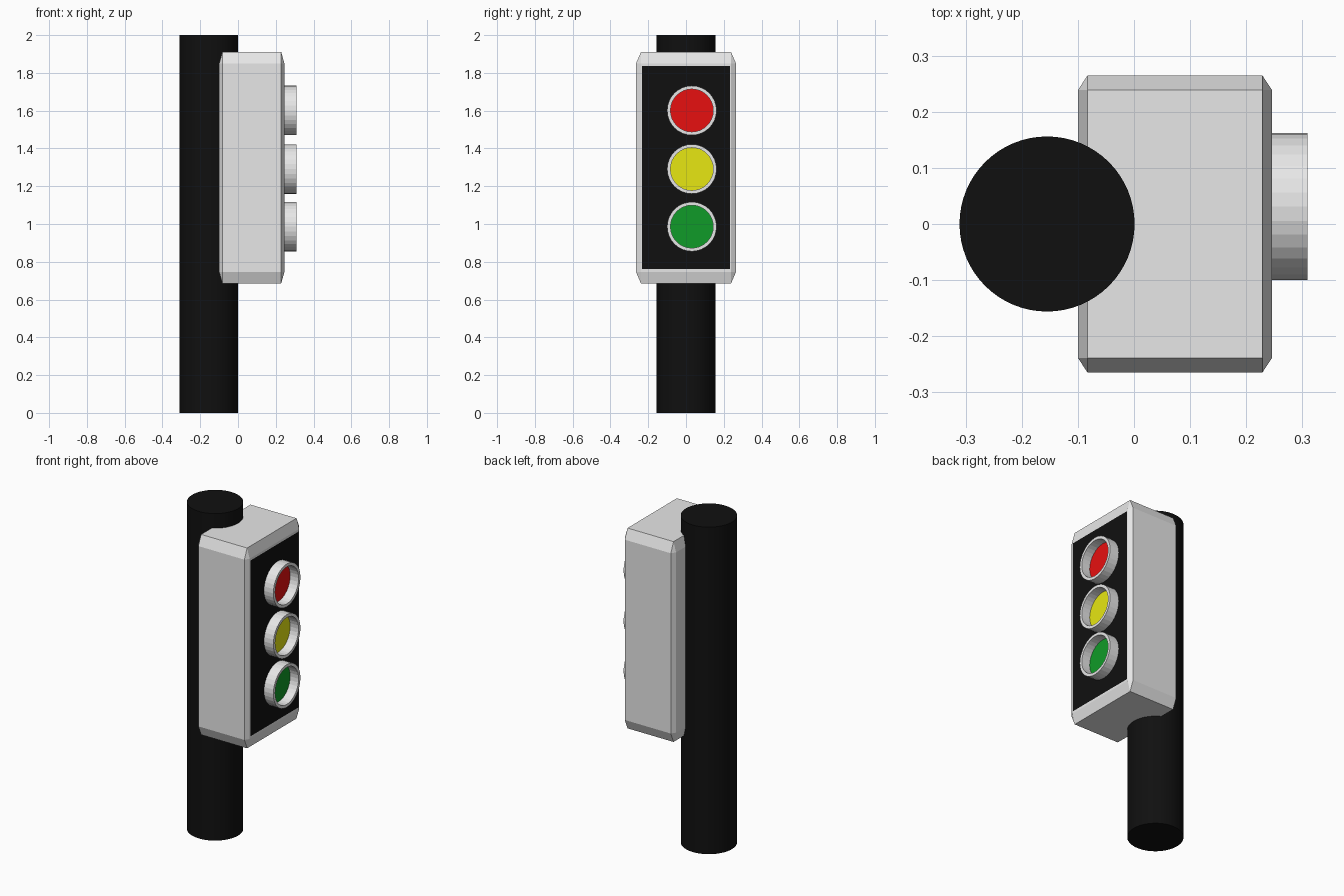
import bpy, bmesh
from math import pi
from mathutils import Matrix, Vector

if "Cube" in bpy.data.objects:
    bpy.data.objects.remove(bpy.data.objects["Cube"], do_unlink=True)


def material(name, r, g, b):
    m = bpy.data.materials.new(name)
    m.use_nodes = True
    m.diffuse_color = (r, g, b, 1)
    m.node_tree.nodes["Principled BSDF"].inputs["Base Color"].default_value = (r, g, b, 1)
    return m


black = material("black", 0.005, 0.005, 0.005)
grey = material("light_grey", 0.8, 0.8, 0.8)
red = material("red", 0.8, 0.005, 0.005)
yellow = material("yellow", 0.8, 0.8, 0.006)
green = material("green", 0.005, 0.33, 0.021)


def finish(bm, name, *mats):
    bmesh.ops.recalc_face_normals(bm, faces=bm.faces)
    mesh = bpy.data.meshes.new(name)
    bm.to_mesh(mesh)
    bm.free()
    for m in mats:
        mesh.materials.append(m)
    ob = bpy.data.objects.new(name, mesh)
    bpy.context.collection.objects.link(ob)
    return ob


def cylinder(name, radius, depth, matrix, mat, sides):
    bm = bmesh.new()
    bmesh.ops.create_cone(bm, cap_ends=True, segments=sides, radius1=radius,
                          radius2=radius, depth=depth, matrix=matrix)
    return finish(bm, name, mat)


# Pole
cylinder("pole", 0.156, 2, Matrix.Translation((-0.155, 0, 1)), black, 64)

# Housing: chamfered unit cube stretched to size, with an inset black front panel
bm = bmesh.new()
bmesh.ops.create_cube(bm, size=1)
bmesh.ops.bevel(bm, geom=bm.edges[:], offset=0.05, segments=1, affect='EDGES')
bm.normal_update()
panel = max(bm.faces, key=lambda f: f.calc_center_median().x)
bmesh.ops.inset_individual(bm, faces=[panel], thickness=0.016)
panel.material_index = 1
bmesh.ops.scale(bm, vec=(0.346, 0.53, 1.225), verts=bm.verts)
bmesh.ops.translate(bm, vec=(0.073, 0, 1.298), verts=bm.verts)
finish(bm, "housing", grey, black)


# Lamps: a lathed collar around a recessed lens
def collar(name, centre):
    bm = bmesh.new()
    corners = [(0.246, 0.131), (0.309, 0.131), (0.309, 0.113), (0.246, 0.113)]
    verts = [bm.verts.new(centre + Vector((x, 0, r))) for x, r in corners]
    edges = [bm.edges.new((verts[i], verts[(i + 1) % 4])) for i in range(4)]
    bmesh.ops.spin(bm, geom=verts + edges, cent=centre, axis=(1, 0, 0),
                   angle=2 * pi, steps=32)
    bmesh.ops.remove_doubles(bm, verts=bm.verts, dist=0.0005)
    finish(bm, name, grey)


for name, z, mat in (("red", 1.601, red), ("yellow", 1.291, yellow), ("green", 0.986, green)):
    centre = Vector((0, 0.031, z))
    collar(name + "_lamp_collar", centre)
    cylinder(name + "_lens", 0.114, 0.006,
             Matrix.Translation(centre + Vector((0.249, 0, 0))) @ Matrix.Rotation(pi / 2, 4, 'Y'),
             mat, 32)
